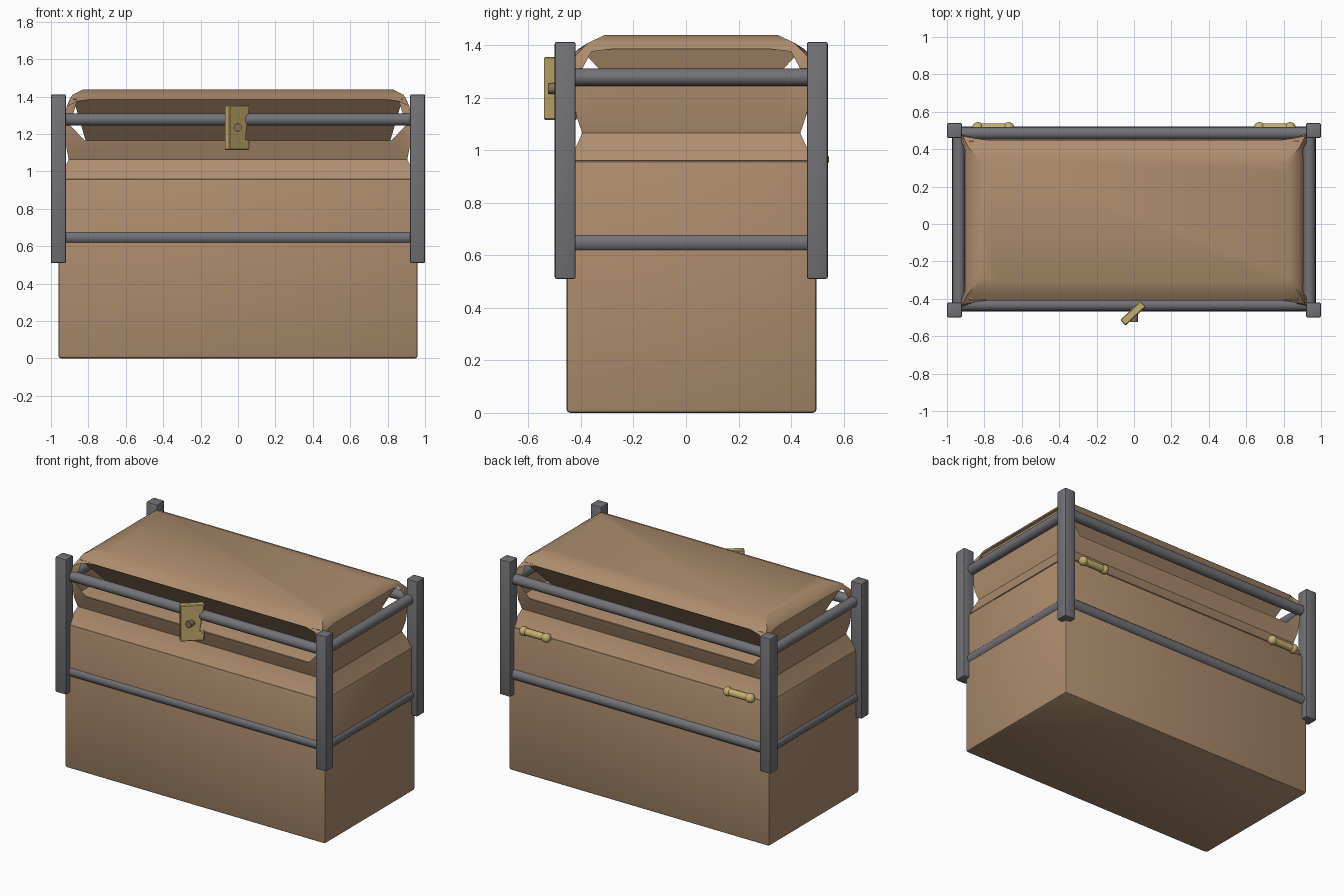
import bpy, bmesh, math
from mathutils import Matrix, Vector

if "Cube" in bpy.data.objects:
    bpy.data.objects.remove(bpy.data.objects["Cube"])

CY = 0.02  # depth centre of the crate


def material(name, rgb):
    m = bpy.data.materials.new(name)
    m.diffuse_color = (*rgb, 1)
    m.use_nodes = True
    m.node_tree.nodes["Principled BSDF"].inputs["Base Color"].default_value = m.diffuse_color
    return m


BROWN = material("tan_leather", (0.42, 0.265, 0.155))
STEEL = material("dark_steel", (0.17, 0.17, 0.185))
GOLD = material("brass", (0.56, 0.43, 0.16))
RIVET = material("brown_rivet", (0.25, 0.16, 0.1))


def finish(bm, name, mat, smooth=35):
    bmesh.ops.recalc_face_normals(bm, faces=bm.faces)
    me = bpy.data.meshes.new(name)
    bm.to_mesh(me)
    bm.free()
    ob = bpy.data.objects.new(name, me)
    bpy.context.collection.objects.link(ob)
    me.materials.append(mat)
    if smooth:
        bpy.context.view_layer.objects.active = ob
        ob.select_set(True)
        bpy.ops.object.shade_smooth_by_angle(angle=math.radians(smooth))
        ob.select_set(False)
    return ob


def box(name, lo, hi, mat, bevel):
    bm = bmesh.new()
    bmesh.ops.create_cube(bm, size=1)
    lo, hi = Vector(lo), Vector(hi)
    bmesh.ops.scale(bm, vec=hi - lo, verts=bm.verts)
    bmesh.ops.translate(bm, vec=(lo + hi) / 2, verts=bm.verts)
    bmesh.ops.bevel(bm, geom=bm.edges[:], offset=bevel, segments=2,
                    affect='EDGES', profile=0.5)
    return finish(bm, name, mat)


def rod(name, a, b, r, mat, ball=0):
    a, b = Vector(a), Vector(b)
    rot = (b - a).to_track_quat('Z', 'Y').to_matrix().to_4x4()
    bm = bmesh.new()
    bmesh.ops.create_cone(bm, cap_ends=True, segments=20, radius1=r, radius2=r,
                          depth=(b - a).length,
                          matrix=Matrix.Translation((a + b) / 2) @ rot)
    if ball:
        for p in (a, b):
            bmesh.ops.create_uvsphere(bm, u_segments=16, v_segments=10, radius=ball,
                                      matrix=Matrix.Translation(p))
    return finish(bm, name, mat)


def ring(bm, quadrant):
    """Mirror five points of the +x +y quadrant into a 20 point loop."""
    pts = []
    for sx, sy, rev in ((1, 1, 0), (-1, 1, 1), (-1, -1, 0), (1, -1, 1)):
        for x, y, z in (quadrant[::-1] if rev else quadrant):
            pts.append(bm.verts.new((sx * x, CY + sy * y, z)))
    return pts


def band(bm, a, b, only=None):
    for i in range(20):
        if only is None or i % 5 in only:
            j = (i + 1) % 20
            bm.faces.new((a[i], a[j], b[j], b[i]))


def level(hx, hy, z):
    return [(hx, hy * 0.78, z), (hx, hy * 0.9, z), (hx, hy, z),
            (hx * 0.97, hy, z), (hx * 0.89, hy, z)]


# crate body
box("body", (-0.96, -0.455, 0), (0.96, 0.497, 0.96), BROWN, 0.014)

# pinched upper wall, corner folds and lid
bm = bmesh.new()
base = ring(bm, level(0.957, 0.473, 0.96))
low = ring(bm, level(0.93, 0.44, 1.01))
waist = ring(bm, level(0.905, 0.415, 1.065))
flare = ring(bm, level(0.918, 0.437, 1.13))
rim = ring(bm, [(0.925, 0.36, 1.28), (0.925, 0.42, 1.30), (0.925, 0.465, 1.29),
                (0.90, 0.457, 1.25), (0.82, 0.45, 1.165)])
edge = ring(bm, [(0.90, 0.30, 1.385), (0.905, 0.38, 1.375), (0.915, 0.45, 1.35),
                 (0.86, 0.44, 1.375), (0.79, 0.43, 1.385)])
lid = ring(bm, level(0.885, 0.39, 1.41))
top = ring(bm, level(0.83, 0.33, 1.438))
for a, b in ((base, low), (low, waist), (waist, flare), (flare, rim),
             (edge, lid), (lid, top)):
    band(bm, a, b)
band(bm, rim, edge, only=(1, 2))
bm.faces.new(top)
finish(bm, "pouch_and_lid", BROWN)

# ledge inside the mouth
box("mouth_ledge", (-0.9, CY - 0.432, 1.13), (0.9, CY + 0.432, 1.16), BROWN, 0.005)

# sloping lid underside
bm = bmesh.new()
loops = []
for hx, hy, z in ((0.81, 0.2, 1.15), (0.88, 0.425, 1.388)):
    loops.append([bm.verts.new((sx * hx, CY + sy * hy, z))
                  for sx, sy in ((1, 1), (-1, 1), (-1, -1), (1, -1))])
for i in range(4):
    j = (i + 1) % 4
    bm.faces.new((loops[0][i], loops[0][j], loops[1][j], loops[1][i]))
bm.faces.new(loops[0])
bm.faces.new(loops[1])
finish(bm, "lid_underside", BROWN, 0)

# corner posts
for sx in (-1, 1):
    for sy, side in ((-1, "front"), (1, "back")):
        x, y = sx * 0.96, CY + sy * 0.48
        box(f"{side}_post", (x - 0.04, y - 0.04, 0.51), (x + 0.04, y + 0.04, 1.412),
            STEEL, 0.008)

# rails
for z, r in ((0.647, 0.036), (1.278, 0.033)):
    rod("front_rail", (-0.95, -0.432, z), (0.95, -0.432, z), r, STEEL)
    rod("back_rail", (-0.95, 0.485, z), (0.95, 0.485, z), r, STEEL)
    for sx in (-1, 1):
        rod("side_rail", (sx * 0.937, -0.45, z), (sx * 0.937, 0.49, z), r, STEEL)

# brass hinges on the back
for sx in (-1, 1):
    rod("hinge", (sx * 0.67, 0.515, 0.965), (sx * 0.835, 0.515, 0.965), 0.023, GOLD, 0.03)

# turned latch plate with a notched side
outline = [(-0.075, 1.355), (0.075, 1.355), (0.055, 1.23), (0.045, 1.17),
           (0.075, 1.17), (0.072, 1.115), (-0.075, 1.115)]
bm = bmesh.new()
f = bm.faces.new([bm.verts.new((x, -0.021, z)) for x, z in outline])
ext = bmesh.ops.extrude_face_region(bm, geom=[f])
bmesh.ops.translate(bm, vec=(0, 0.042, 0),
                    verts=[v for v in ext["geom"] if isinstance(v, bmesh.types.BMVert)])
bmesh.ops.bevel(bm, geom=bm.edges[:], offset=0.005, segments=1, affect='EDGES')
bmesh.ops.transform(bm, verts=bm.verts, matrix=Matrix.Translation((-0.005, -0.477, 0))
                    @ Matrix.Rotation(math.radians(43), 4, 'Z'))
finish(bm, "latch_plate", GOLD)
rod("latch_pin", (0, -0.525, 1.235), (0, -0.43, 1.235), 0.021, RIVET)
